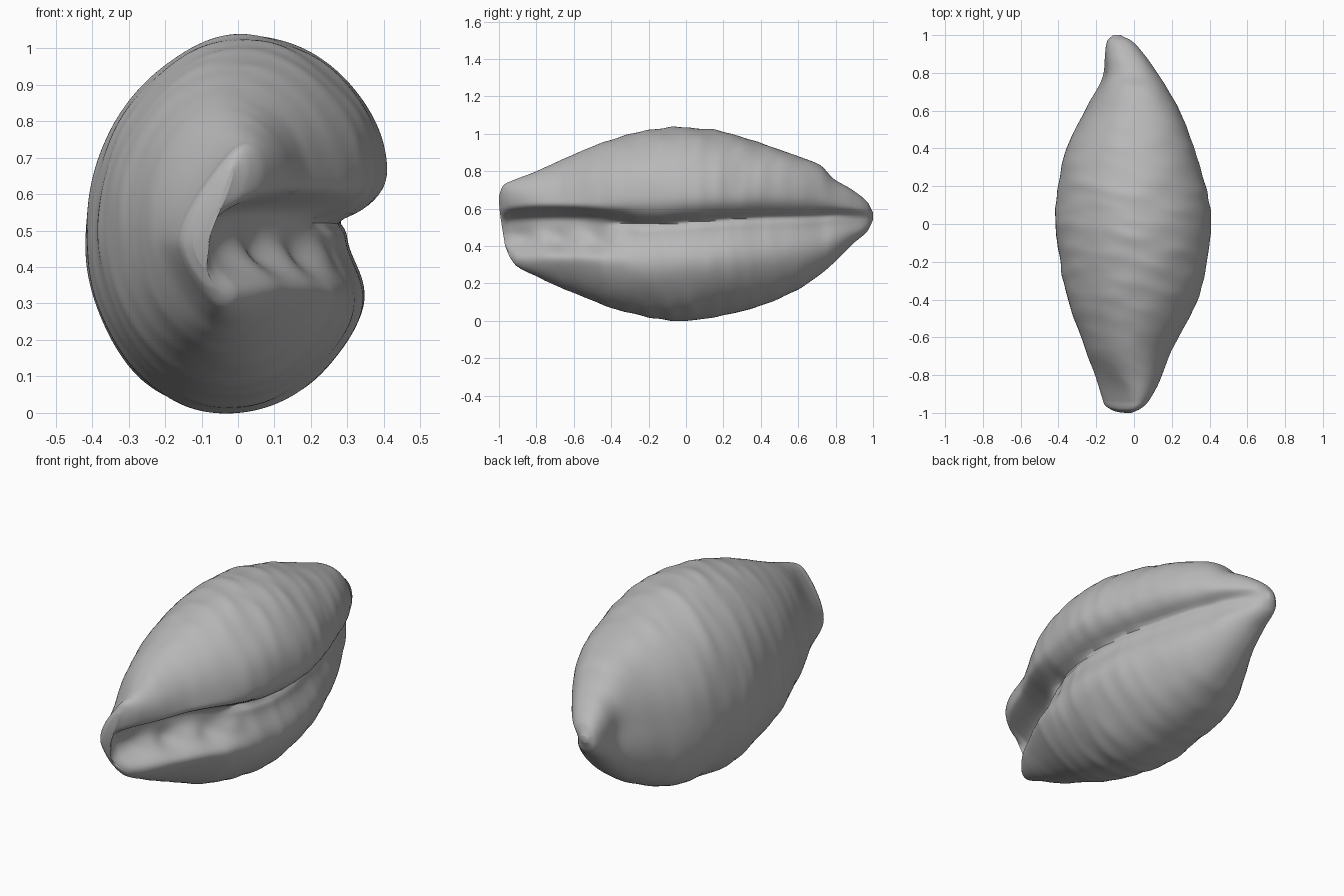
import bpy
import bmesh
import math
from mathutils import Vector, noise

RINGS, SIDES = 220, 240

# Shell stations along the length:
# y, top, bottom, left, right, groove depth, groove half width, groove height
STATIONS = [
    (-1.0, .67, .40, -.125, -.075, 0, .08, .49),
    (-.98, .72, .34, -.155, -.03, .05, .08, .49),
    (-.94, .745, .29, -.17, .02, .10, .08, .50),
    (-.8, .80, .23, -.21, .13, .15, .08, .51),
    (-.6, .89, .15, -.28, .24, .17, .08, .51),
    (-.4, .97, .07, -.35, .34, .145, .08, .50),
    (-.2, 1.02, .02, -.39, .39, .11, .085, .49),
    (0, 1.035, 0, -.415, .41, .11, .085, .50),
    (.2, 1.01, .03, -.40, .38, .105, .08, .515),
    (.4, .95, .08, -.355, .315, .095, .08, .525),
    (.6, .88, .17, -.255, .235, .08, .075, .53),
    (.72, .83, .25, -.195, .17, .07, .065, .535),
    (.79, .76, .31, -.17, .13, .06, .055, .54),
    (.89, .70, .41, -.155, .06, .04, .04, .54),
    (.97, .635, .48, -.14, -.01, .02, .03, .54),
    (1.0, .58, .54, -.11, -.07, 0, .03, .54),
]


def slope(i, k):
    lo, hi = STATIONS[max(i - 1, 0)], STATIONS[min(i + 1, len(STATIONS) - 1)]
    return (hi[k] - lo[k]) / (hi[0] - lo[0])


def station_at(y):
    """Smooth interpolation between neighbouring stations."""
    i = 0
    while i < len(STATIONS) - 2 and y > STATIONS[i + 1][0]:
        i += 1
    a, b = STATIONS[i], STATIONS[i + 1]
    h = b[0] - a[0]
    t = (y - a[0]) / h
    blend = t * t * (3 - 2 * t)
    return [a[k] + (b[k] - a[k]) * blend
            + h * slope(i, k) * t * (1 - t) ** 2
            - h * slope(i + 1, k) * t * t * (1 - t) for k in range(1, 8)]


def ramp(value, start, length):
    t = max(0, min(1, (value - start) / length))
    return t * t * (3 - 2 * t)


def bump(value, centre, width):
    return math.exp(-((value - centre) / width) ** 2)


def surface_point(y, angle):
    top, bottom, left, right, depth, width, groove_z = station_at(y)
    # Sections are rounder in front and a little squarer behind
    power = 1 - .13 * ramp(y, .1, .5)
    c, s = (math.copysign(abs(f) ** power, f)
            for f in (math.cos(angle), math.sin(angle)))
    rx, rz = (right - left) / 2, (top - bottom) / 2
    # Growth wrinkles that fade towards both ends
    fade = max(0, 1 - y * y)
    wave = math.sin(y * 55 + 2 * math.sin(angle * 2) + c * 3)
    rough = noise.noise(Vector((c * 2, y * 9, s * 2)))
    swell = 1 + fade * (.005 * wave * (.5 + rough) + .014 * rough)
    x = (left + right) / 2 + rx * c * swell
    z = (top + bottom) / 2 + rz * s * swell
    # Sections lean towards the aperture side at the top
    x += (.05 + .06 * ramp(y, .1, .5)) * rz * s
    if c > 0:
        # Aperture: overhanging upper lip, sloping lower lip,
        # turning into a wide flat-bottomed opening at the front
        q = (z - groove_z) / width
        if q < 0:
            q /= 1.65
        mask = min(1, c * 2.5)
        rear = ramp(y, -.6, .4)
        groove = rear * math.exp(-q * q) + (1 - rear) * math.exp(-q ** 4)
        x -= depth * mask * groove
        # Fine slit behind the opening
        slit = ramp(y, -.45, .15)
        x -= .3 * depth * slit * mask * bump(z, groove_z + .03, .022)
        # Blunt teeth inside the opening
        x += .03 * (1 - rear) * fade * mask * (1 + math.sin(y * 30)) * bump(z, .43, .05)
        # Full upper shoulder
        x += .025 * fade * c * bump(z, .82, .16)
    else:
        # Hollow beside the rear beak
        x -= .12 * rx * c * bump(y, .8, .09) * bump(s, 0, .5)
    # Front rim: slanted, and curling over in a crescent
    rim = ramp(-y, .65, .33)
    y += .04 * rim * ramp(-z, -.66, .36)
    x += rim * (.09 * ramp(z, .45, .3) + .05 * ramp(-z, -.48, .22))
    return x, y, z


# Shell body
bm = bmesh.new()
rings = []
for i in range(RINGS):
    y = -math.cos(math.pi * i / (RINGS - 1))
    rings.append([bm.verts.new(surface_point(y, math.tau * j / SIDES))
                  for j in range(SIDES)])
for a, b in zip(rings, rings[1:]):
    for j in range(SIDES):
        k = (j + 1) % SIDES
        bm.faces.new((a[j], a[k], b[k], b[j]))

# Closed ends
for ring in (rings[0], rings[-1]):
    centre = sum((v.co for v in ring), Vector()) / SIDES
    hub = bm.verts.new(centre)
    for j in range(SIDES):
        bm.faces.new((ring[j], ring[(j + 1) % SIDES], hub))
bmesh.ops.recalc_face_normals(bm, faces=bm.faces[:])

cube = bpy.data.objects.get("Cube")
if cube:
    bpy.data.objects.remove(cube, do_unlink=True)

mesh = bpy.data.meshes.new("shell")
bm.to_mesh(mesh)
bm.free()
shell = bpy.data.objects.new("shell", mesh)
bpy.context.collection.objects.link(shell)

# Plain grey material
grey = bpy.data.materials.new("shell_grey")
grey.use_nodes = True
colour = (.48, .48, .48, 1)
grey.diffuse_color = colour
grey.node_tree.nodes["Principled BSDF"].inputs["Base Color"].default_value = colour
mesh.materials.append(grey)

bpy.context.view_layer.objects.active = shell
shell.select_set(True)
bpy.ops.object.shade_smooth_by_angle(angle=math.radians(60))
